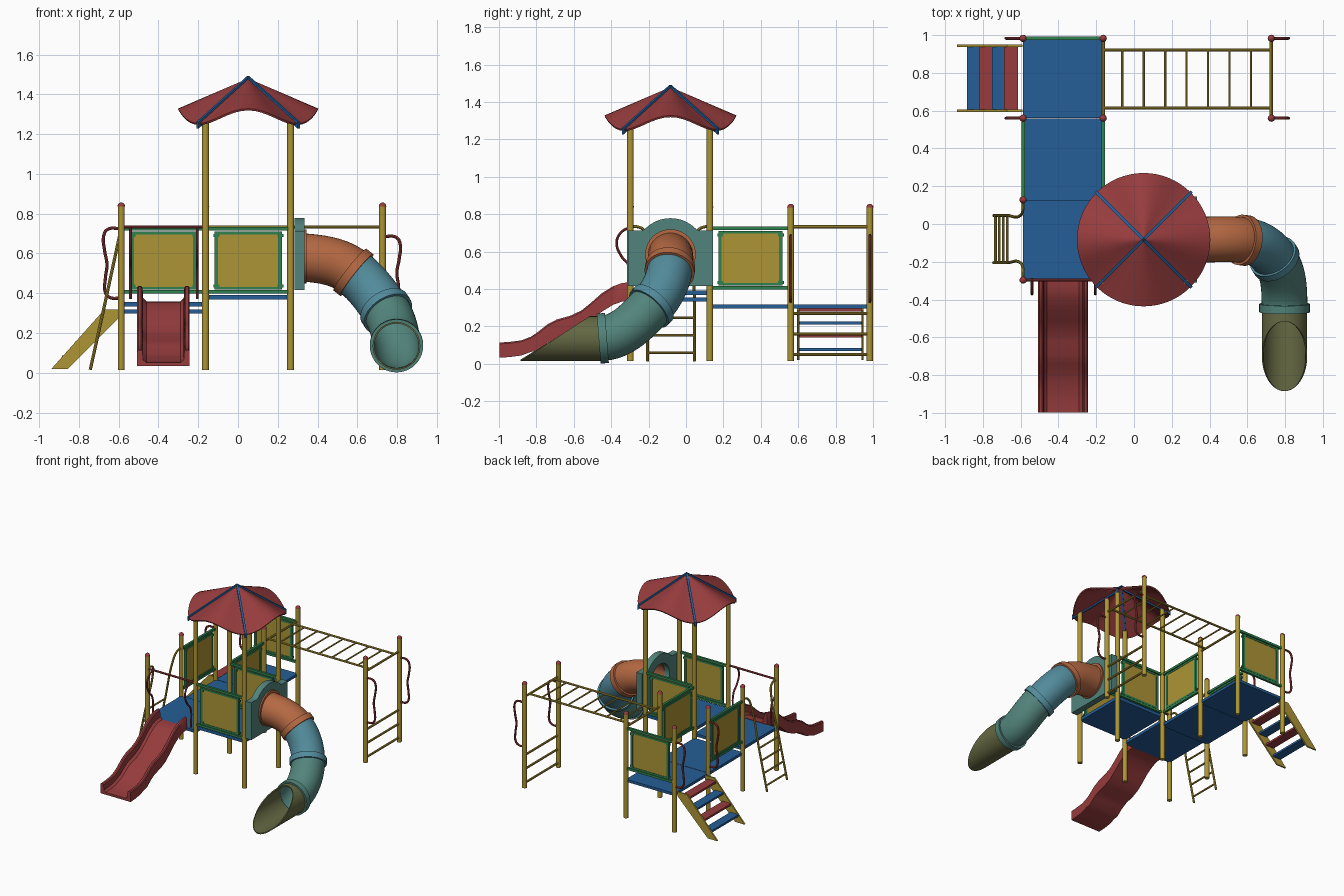
import bpy, bmesh, math
from mathutils import Vector as V

if "Cube" in bpy.data.objects:
    bpy.data.objects.remove(bpy.data.objects["Cube"])

def mat(name, c):
    m = bpy.data.materials.new(name)
    m.diffuse_color = (*c, 1)
    m.use_nodes = True
    m.node_tree.nodes["Principled BSDF"].inputs["Base Color"].default_value = m.diffuse_color
    return m

YEL = mat("yellow", (.42, .30, .035))
RED = mat("red", (.31, .045, .047))
BLU = mat("blue", (.018, .11, .31))
GRN = mat("green", (.03, .22, .08))
ORG = mat("orange", (.46, .14, .055))
SKY = mat("light blue", (.085, .26, .33))
TEA = mat("teal", (.085, .23, .20))
OLV = mat("olive", (.13, .14, .055))

def mesh(name, verts, faces, m):
    bm = bmesh.new()
    vs = [bm.verts.new(v) for v in verts]
    for f in faces:
        bm.faces.new([vs[i] for i in f])
    bmesh.ops.recalc_face_normals(bm, faces=bm.faces)
    me = bpy.data.meshes.new(name)
    bm.to_mesh(me)
    bm.free()
    ob = bpy.data.objects.new(name, me)
    me.materials.append(m)
    bpy.context.collection.objects.link(ob)
    return ob

def box(name, a, b, m):
    v = [(x, y, z) for x in (a[0], b[0]) for y in (a[1], b[1]) for z in (a[2], b[2])]
    return mesh(name, v, [(0, 1, 3, 2), (4, 5, 7, 6), (0, 1, 5, 4), (2, 3, 7, 6), (0, 2, 6, 4), (1, 3, 7, 5)], m)

def loft(name, rings, m, closed_ring=True, caps=False):
    n = len(rings[0])
    f = [(i*n+j, i*n+(j+1) % n, (i+1)*n+(j+1) % n, (i+1)*n+j)
         for i in range(len(rings)-1) for j in range(n if closed_ring else n-1)]
    if caps:
        f += [tuple(range(n)), tuple((len(rings)-1)*n+j for j in range(n))]
    return mesh(name, [p for r in rings for p in r], f, m)

def rod(name, pts, r, m, smooth=True):
    cu = bpy.data.curves.new(name, 'CURVE')
    cu.dimensions, cu.bevel_depth, cu.bevel_resolution = '3D', r, 2
    cu.use_fill_caps, cu.resolution_u = True, 6
    s = cu.splines.new('BEZIER' if smooth else 'POLY')
    if smooth:
        s.bezier_points.add(len(pts)-1)
        for p, c in zip(s.bezier_points, pts):
            p.co = c
            p.handle_left_type = p.handle_right_type = 'AUTO'
    else:
        s.points.add(len(pts)-1)
        for p, c in zip(s.points, pts):
            p.co = (*c, 1)
    cu.materials.append(m)
    ob = bpy.data.objects.new(name, cu)
    bpy.context.collection.objects.link(ob)
    return ob

def ring(c, t, r, n=40):
    t = V(t).normalized()
    side = t.cross(V((0, 0, 1))).normalized()
    up = side.cross(t)
    return [V(c) + r*(math.cos(a)*side + math.sin(a)*up) for a in (2*math.pi*k/n for k in range(n))]

def shell(ob, th):
    s = ob.modifiers.new("thickness", 'SOLIDIFY')
    s.thickness, s.offset = th, -1

XL, XM, XR, XE = -.587, -.163, .265, .727
YB, YC, YD, YF = .983, .56, .128, -.297

# posts with domed caps
for x, y in [(XL, YB), (XM, YB), (XL, YC), (XM, YC), (XL, YD), (XL, YF), (XE, YB), (XE, YC)]:
    loft("post", [ring((x, y, z), (0, .0001, 1), .0175, 20) for z in (.015, .84)], YEL, caps=True)
    loft("post_cap", [ring((x, y, .836+.02*math.sin(a)), (0, .0001, 1), .019*math.cos(a), 20)
                      for a in (0, .4, .8, 1.2, 1.5)], RED, caps=True)
for x in (XM, XR):
    for y in (YD, YF):
        loft("tower_post", [ring((x, y, z), (0, .0001, 1), .0175, 20) for z in (.015, 1.28)], YEL, caps=True)

# decks
box("back_deck", (XL, YC+.002, .297), (XM, YB, .318), BLU)
box("middle_deck", (XL, YD, .297), (XM, YC-.002, .318), BLU)
box("slide_deck", (XL, YF, .333), (XM, YD, .355), BLU)
box("tower_deck", (XM, YF, .368), (XR, YD, .392), BLU)

# guard panels: yellow board, green rim, rails from post to post
def panel(p, q):
    p, q = V(p), V(q)
    d = (q-p).normalized()
    n = V((-d.y, d.x))
    def bar(name, s0, s1, z0, z1, t, m):
        a, b = p+d*s0-n*t, p+d*s1+n*t
        box(name, (a.x, a.y, z0), (b.x, b.y, z1), m)
    L = (q-p).length
    bar("panel_board", .055, L-.055, .42, .71, .005, YEL)
    for z in (.398, .716):
        bar("panel_rail", .012, L-.012, z, z+.018, .009, GRN)
    for z in (.418, .696):
        bar("panel_rim", .045, L-.045, z, z+.014, .008, GRN)
    for s in (.045, L-.063):
        bar("panel_rim", s, s+.018, .418, .71, .008, GRN)
        for z in (.43, .684):
            bar("panel_corner", s-.004, s+.026, z-.002, z+.014, .007, GRN)

panel((XL, YB), (XM, YB))
panel((XL, YD), (XL, YC))
panel((XM, YD), (XM, YC))
panel((XM, YF), (XR, YF))
panel((XM, YD), (XR, YD))

# roof: round canopy drooping towards the four posts
CX, CY = .051, -.083
def roof(r, a):
    return (CX+r*math.cos(a), CY+r*math.sin(a), 1.48-r*(.535-.105*math.cos(4*a)))
ro = loft("roof", [[roof(r, 2*math.pi*k/64) for k in range(64)] for r in (.004, .07, .14, .21, .28, .353)], RED)
shell(ro, .01)
for k in range(4):
    a = math.pi/4+k*math.pi/2
    w = V((-math.sin(a), math.cos(a), 0))*.008
    rg = [[V(roof(r, a))+s*w+V((0, 0, h)) for s, h in ((-1, -.022), (1, -.022), (1, .012), (-1, .012))] for r in (0, .36)]
    loft("roof_rib", rg, BLU, caps=True)

# tube slide entry plate with hole
PY, PZ = -.083, .588
ang = sorted([2*math.pi*k/64 for k in range(64)] +
             [math.atan2(h, s*.228) % (2*math.pi) for s in (-1, 1) for h in (.124, -.172)])
def plate(a):
    c, s = math.cos(a), math.sin(a)
    r = min(.228/max(abs(c), 1e-6), (.124 if s > 0 else .172)/max(abs(s), 1e-6))
    return max(r, .191) if s > 0 else r
def pring(x, f):
    return [(x, PY+f(a)*math.cos(a), PZ+f(a)*math.sin(a)) for a in ang]
hole = lambda a: .115
loft("tube_entry_plate", [pring(.284, hole), pring(.284, plate), pring(.334, plate), pring(.334, hole), pring(.284, hole)], TEA)

# tube slide segments along a hermite path
K = [((.325, PY, .58), (1, 0, -.08)), ((.58, -.086, .505), (.78, -.1, -.62)),
     ((.745, -.185, .31), (.43, -.62, -.66)), ((.797, -.445, .137), (0, -1, -.08))]
for i, (nm, m) in enumerate((("tube_top", ORG), ("tube_middle", SKY), ("tube_lower", TEA))):
    (p, a), (q, b) = [tuple(map(V, k)) for k in K[i:i+2]]
    L = (q-p).length*1.05
    a, b = a.normalized()*L, b.normalized()*L
    rings = []
    for k in range(13):
        t = k/12
        c = p*(2*t**3-3*t*t+1)+a*(t**3-2*t*t+t)+q*(3*t*t-2*t**3)+b*(t**3-t*t)
        d = p*(6*t*t-6*t)+a*(3*t*t-4*t+1)+q*(6*t-6*t*t)+b*(3*t*t-2*t)
        rings.append(ring(c, d, .121))
    shell(loft(nm, rings, m), .008)
    u = b.normalized()
    fm = ORG if i == 0 else TEA if i == 2 else SKY
    loft("tube_flange", [ring(q+u*s, u, r) for s, r in
                         ((-.022, .116), (-.022, .134), (.022, .134), (.022, .116), (-.022, .116))], fm)
loft("tube_collar", [ring((x, PY, .585), (1, 0, 0), r) for x, r in ((.33, .115), (.33, .135), (.345, .135), (.345, .115))], ORG)

# tube exit: pipe cut by a sloping plane
ex = loft("tube_exit", [ring((.797, y, .135), (0, -1, 0), .12) for y in (-.45, -.52, -.6, -.7, -.8, -.9)], OLV)
bm = bmesh.new()
bm.from_mesh(ex.data)
bmesh.ops.bisect_plane(bm, geom=bm.verts[:]+bm.edges[:]+bm.faces[:], plane_co=(.797, -.515, .255),
                       plane_no=(0, -.24, .37), clear_outer=True)
bm.to_mesh(ex.data)
bm.free()
shell(ex, .008)

# wavy open slide: U section swept along its top edge
top = [(-.29, .436), (-.34, .433), (-.39, .415), (-.45, .378), (-.51, .325), (-.56, .285), (-.62, .257), (-.69, .238),
       (-.74, .212), (-.79, .172), (-.83, .145), (-.88, .126), (-.94, .118), (-.998, .114)]
sec = [(-.132, -.09), (-.132, -.008), (-.126, 0), (-.112, 0), (-.105, -.008), (-.102, -.055), (-.085, -.07)]
sec = sec + [(-x, z) for x, z in reversed(sec)]
loft("wave_slide", [[(-.375+x, y, z+h*(1.1 if y > -.8 else .9)) for x, h in sec] for y, z in top], RED, caps=True)

# slide guard rail and handles
rod("slide_top_rail", [(XL, YF, .733), (XM, YF, .733)], .008, RED, False)
for x in (-.54, -.205):
    rod("slide_handle", [(x, YF, .733), (x, -.35, .70), (x, -.371, .645), (x, -.345, .575), (x, -.302, .52), (x, YF, .37)], .007, RED)

# curved grab handles on the stair posts and monkey bar posts
for x, s, z in ((XL, -1, .725), (XE, 1, .685)):
    for y in (YB, YC):
        prof = [(0, 0), (.07, -.005), (.088, -.035), (.084, -.11), (.072, -.18), (.08, -.25), (.08, -.32), (.06, -.345), (0, -.35)]
        rod("grab_handle", [(x+s*d, y, z+h) for d, h in prof], .008, RED)

# leaning ladder
for y, e, s in ((.045, YD, 1), (-.205, YF, -1)):
    rod("ladder_rail", [(-.743, y, .015), (-.67, y, .345), (-.602, y, .66), (-.59, y+s*.02, .715), (XL, y+s*.055, .733), (XL, e, .733)], .008, YEL)
for z in (.06, .153, .247, .34):
    x = -.743+(z-.015)*.219
    rod("ladder_rung", [(x, -.205, z), (x, .045, z)], .007, YEL, False)

# stairs
for y in (.60, .943):
    loft("stair_stringer", [[(-.938, w, .02), (-.855, w, .02), (-.59, w, .285), (-.59, w, .318), (-.672, w, .318)]
                            for w in (y-.006, y+.006)], YEL, caps=True)
for i in range(4):
    x, z = -.885+i*.066, .078+i*.07
    box("stair_tread", (x, .604, z-.008), (x+.072, .939, z+.008), (BLU, RED)[i % 2])

# monkey bars and end ladder
for y in (.615, .922):
    rod("monkey_rail", [(XM, y, .733), (XE, y, .733)], .008, YEL, False)
for i in range(7):
    x = -.062+i*.1135
    rod("monkey_rung", [(x, .615, .733), (x, .922, .733)], .006, YEL, False)
for x, z in ((XM, .733), (XE, .733), (XE, .05), (XE, .16), (XE, .27)):
    rod("cross_bar", [(x, YC, z), (x, YB, z)], .0085, YEL, False)

# curves to meshes, then smooth shading with sharp edges
bpy.ops.object.select_all(action='DESELECT')
for o in bpy.context.scene.objects:
    o.select_set(True)
    bpy.context.view_layer.objects.active = o
bpy.ops.object.convert(target='MESH')
bpy.ops.object.shade_smooth_by_angle(angle=math.radians(35))
